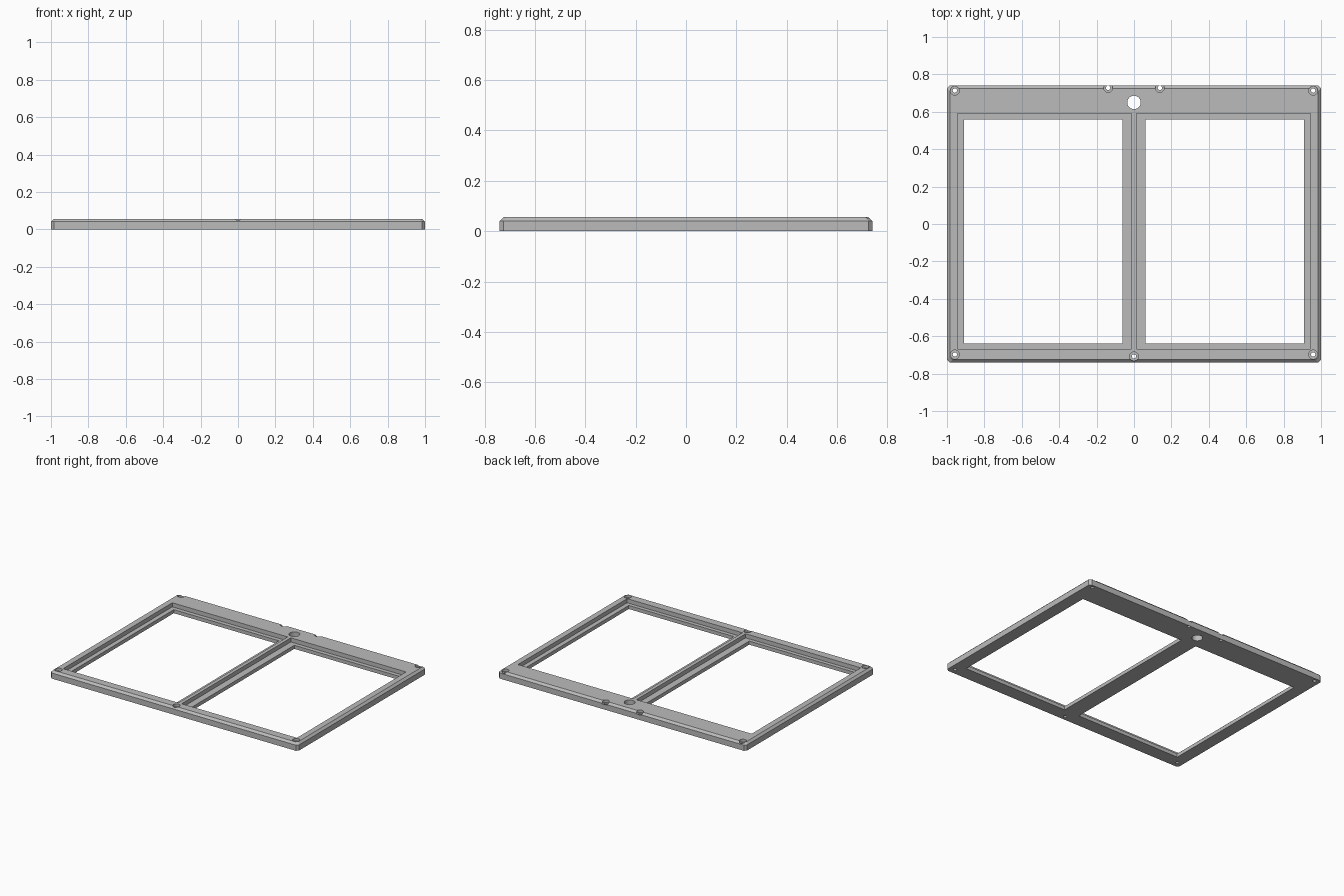
import bpy, bmesh

cube = bpy.data.objects.get("Cube")
if cube:
    bpy.data.objects.remove(cube, do_unlink=True)

HALF_X, HALF_Y, HEIGHT = 1.0, 0.74, 0.056
CHAMFER = 0.015
LEDGE_Z, BORE_Z = 0.026, 0.037

grey = bpy.data.materials.new("plain grey")
grey.use_nodes = True
colour = (0.5, 0.5, 0.5, 1)
grey.diffuse_color = colour
grey.node_tree.nodes["Principled BSDF"].inputs["Base Color"].default_value = colour


def make_object(name, bm):
    mesh = bpy.data.meshes.new(name)
    bmesh.ops.recalc_face_normals(bm, faces=bm.faces)
    bm.to_mesh(mesh)
    bm.free()
    mesh.materials.append(grey)
    obj = bpy.data.objects.new(name, mesh)
    bpy.context.collection.objects.link(obj)
    return obj


def clipped_ring(bm, inset, z):
    # Rectangle outline with its four corners cut off
    x, y, c = HALF_X - inset, HALF_Y - inset, CHAMFER
    outline = [(x, y - c), (x - c, y), (c - x, y), (-x, y - c),
               (-x, c - y), (c - x, -y), (x - c, -y), (x, c - y)]
    return [bm.verts.new((px, py, z)) for px, py in outline]


def box_cutter(x0, x1, y0, y1, z0):
    bm = bmesh.new()
    bmesh.ops.create_cube(bm, size=1)
    bmesh.ops.scale(bm, vec=(x1 - x0, y1 - y0, 0.2), verts=bm.verts)
    bmesh.ops.translate(bm, vec=((x0 + x1) / 2, (y0 + y1) / 2, z0 + 0.1), verts=bm.verts)
    return make_object("box_cutter", bm)


def round_cutter(x, y, radius, z0, sides=32):
    bm = bmesh.new()
    bmesh.ops.create_cone(bm, cap_ends=True, segments=sides,
                          radius1=radius, radius2=radius, depth=0.2)
    bmesh.ops.translate(bm, vec=(x, y, z0 + 0.1), verts=bm.verts)
    return make_object("round_cutter", bm)


# Solid plate with clipped corners and a chamfered top rim
bm = bmesh.new()
rings = [clipped_ring(bm, 0, 0), clipped_ring(bm, 0, HEIGHT - CHAMFER),
         clipped_ring(bm, CHAMFER, HEIGHT)]
for low, high in zip(rings, rings[1:]):
    for i in range(8):
        j = (i + 1) % 8
        bm.faces.new((low[i], low[j], high[j], high[i]))
bm.faces.new(rings[0])
bm.faces.new(rings[-1])
frame = make_object("double_window_frame", bm)

cutters = []
# Two window openings, each with a stepped ledge around it
for side in (-1, 1):
    for inner, outer, y0, y1, z0 in ((0.062, 0.91, -0.64, 0.56, -0.05),
                                     (0.013, 0.943, -0.668, 0.59, LEDGE_Z)):
        x0, x1 = sorted((side * inner, side * outer))
        cutters.append(box_cutter(x0, x1, y0, y1, z0))

# Counterbored screw holes
screws = [(0, -0.708)]
for side in (-1, 1):
    screws += [(side * 0.958, 0.713), (side * 0.958, -0.698), (side * 0.138, 0.728)]
for x, y in screws:
    cutters.append(round_cutter(x, y, 0.024, BORE_Z))
    cutters.append(round_cutter(x, y, 0.0115, -0.05))

# Large round hole in the wide back rail
cutters.append(round_cutter(0, 0.65, 0.036, -0.05))

for cutter in cutters:
    cutter.hide_render = True
    cut = frame.modifiers.new("cut", 'BOOLEAN')
    cut.operation = 'DIFFERENCE'
    cut.solver = 'EXACT'
    cut.object = cutter

# Bake the cuts and discard the helpers
graph = bpy.context.evaluated_depsgraph_get()
baked = bpy.data.meshes.new_from_object(frame.evaluated_get(graph))
frame.modifiers.clear()
frame.data = baked
for cutter in cutters:
    bpy.data.objects.remove(cutter, do_unlink=True)

bpy.context.view_layer.objects.active = frame
frame.select_set(True)
bpy.ops.object.shade_smooth_by_angle(angle=0.5)
